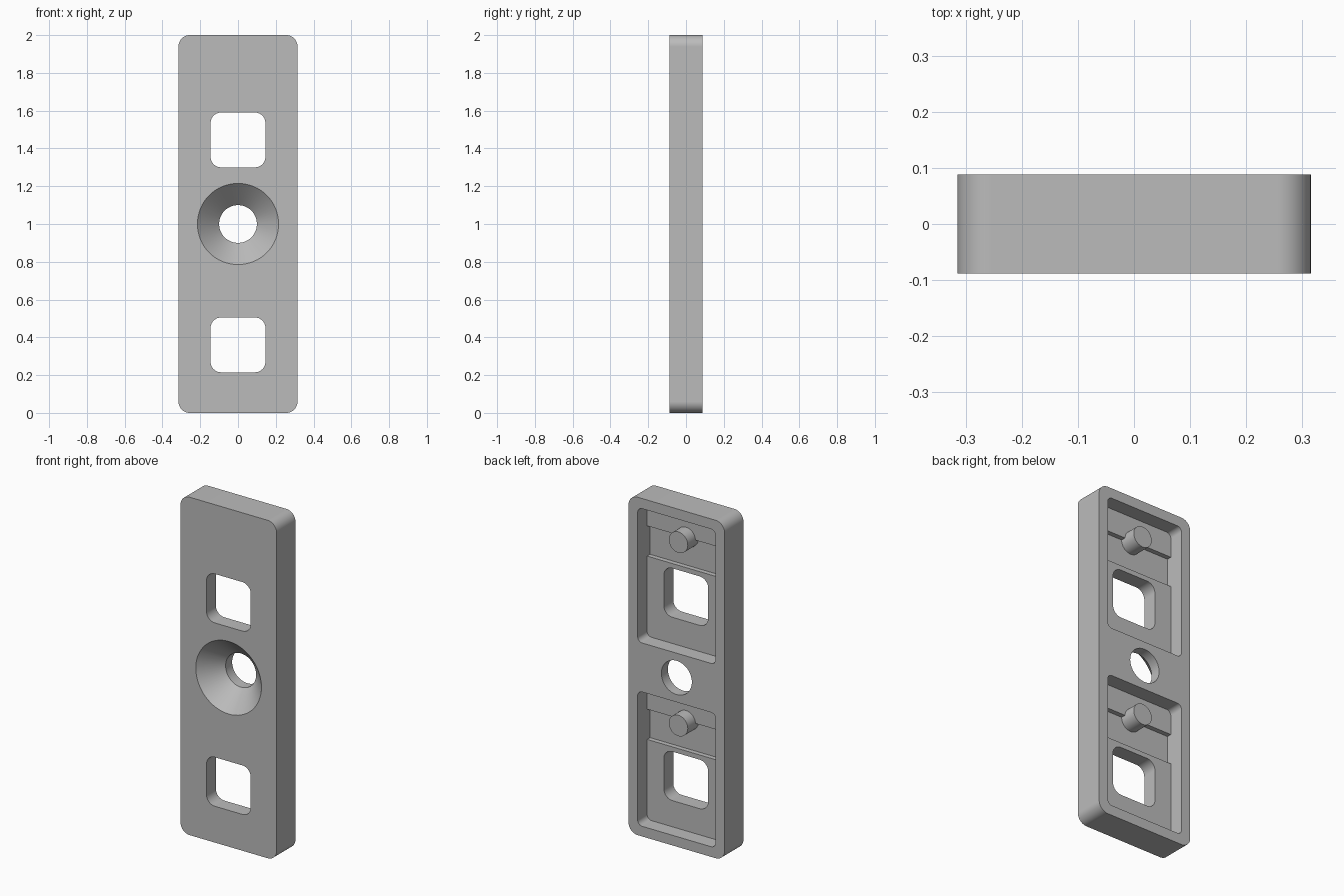
import bpy, bmesh
from math import sin, cos, pi, radians

cube = bpy.data.objects.get("Cube")
if cube:
    bpy.data.objects.remove(cube, do_unlink=True)

grey = bpy.data.materials.new("plain_grey")
grey.use_nodes = True
grey.diffuse_color = (0.5, 0.5, 0.5, 1)
grey.node_tree.nodes["Principled BSDF"].inputs["Base Color"].default_value = (0.5, 0.5, 0.5, 1)

HALF_W, HALF_D = 0.315, 0.088
POCKET_FLOOR, GROOVE_FLOOR = 0.0, -0.028
PITCH = 1.085                      # distance between the two repeated bays


def rounded_rect(half_w, z0, z1, r, steps=10):
    """Outline in x, z with rounded corners."""
    pts = []
    corners = [(half_w - r, z1 - r), (-half_w + r, z1 - r),
               (-half_w + r, z0 + r), (half_w - r, z0 + r)]
    for k, (cx, cz) in enumerate(corners):
        for i in range(steps + 1):
            a = (k + i / steps) * pi / 2
            pts.append((cx + r * cos(a), cz + r * sin(a)))
    return pts


def circle(r, z, n=64):
    return [(r * cos(2 * pi * i / n), z + r * sin(2 * pi * i / n)) for i in range(n)]


def loft(name, sections):
    """Closed solid through (y, outline) sections."""
    bm = bmesh.new()
    rings = [[bm.verts.new((x, y, z)) for x, z in pts] for y, pts in sections]
    bm.faces.new(rings[0])
    bm.faces.new(rings[-1])
    n = len(rings[0])
    for a, b in zip(rings, rings[1:]):
        for i in range(n):
            j = (i + 1) % n
            bm.faces.new((a[i], a[j], b[j], b[i]))
    bmesh.ops.recalc_face_normals(bm, faces=bm.faces)
    mesh = bpy.data.meshes.new(name)
    bm.to_mesh(mesh)
    bm.free()
    mesh.materials.append(grey)
    ob = bpy.data.objects.new(name, mesh)
    bpy.context.collection.objects.link(ob)
    return ob


def prism(name, outline, y0, y1):
    return loft(name, [(y0, outline), (y1, outline)])


def activate(ob):
    bpy.ops.object.select_all(action='DESELECT')
    ob.select_set(True)
    bpy.context.view_layer.objects.active = ob


def cut(target, cutter):
    """Subtract the cutter, then discard it."""
    cutter.hide_render = True
    mod = target.modifiers.new("cut", 'BOOLEAN')
    mod.operation, mod.solver, mod.object = 'DIFFERENCE', 'EXACT', cutter
    activate(target)
    bpy.ops.object.modifier_apply(modifier=mod.name)
    bpy.data.objects.remove(cutter, do_unlink=True)


def smooth(ob):
    activate(ob)
    bpy.ops.object.shade_smooth_by_angle(angle=radians(30))
    mod = ob.modifiers.new("flat_face_normals", 'WEIGHTED_NORMAL')
    mod.keep_sharp = True


# Main plate
plate = prism("mounting_plate", rounded_rect(HALF_W, 0, 2, 0.06), -HALF_D, HALF_D)

# Countersunk screw hole: 45 degree cone, then straight bore
cut(plate, loft("screw_hole_cutter", [
    (-HALF_D - 0.01, circle(0.225, 1)),
    (0.027, circle(0.1, 1)),
    (0.2, circle(0.1, 1))]))

# Two bays: back pocket, cross groove, square window and locating pin
for name, base in (("lower", 0), ("upper", PITCH)):
    cut(plate, prism("pocket_cutter", rounded_rect(0.255, base + 0.06, base + 0.855, 0.03),
                     POCKET_FLOOR, 0.2))
    groove = [(-0.2549, base + 0.533), (0.2549, base + 0.533),
              (0.2549, base + 0.712), (-0.2549, base + 0.712)]
    cut(plate, prism("groove_cutter", groove, GROOVE_FLOOR, 0.03))
    cut(plate, prism("window_cutter", rounded_rect(0.145, base + 0.215, base + 0.505, 0.055),
                     -0.2, 0.2))
    pin = prism(name + "_locating_pin", circle(0.062, base + 0.71, 48), GROOVE_FLOOR - 0.01, 0.072)
    smooth(pin)

smooth(plate)
